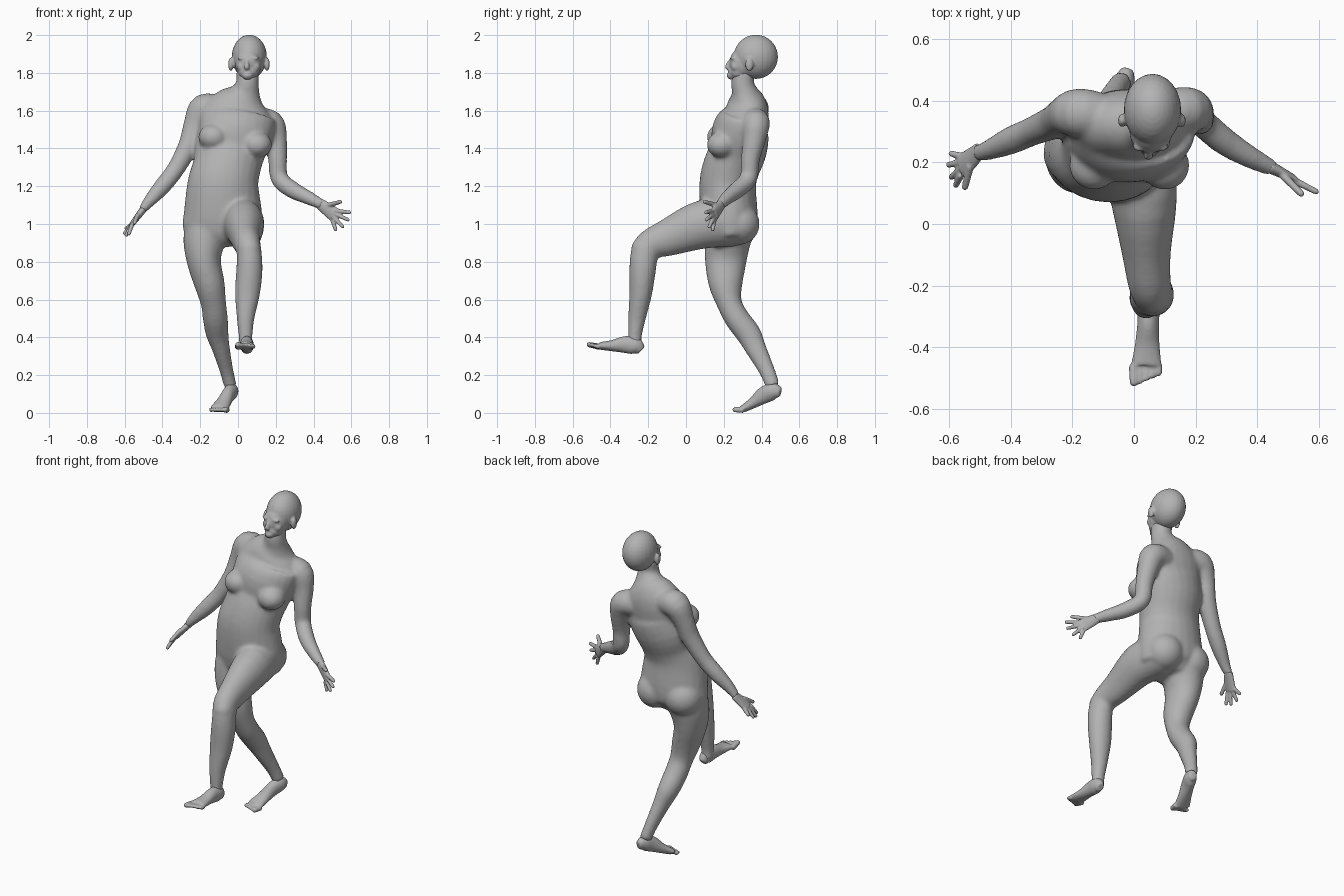
import bpy
import bmesh
from math import cos, sin, pi, tau
from mathutils import Vector, Matrix

cube = bpy.data.objects.get("Cube")
if cube:
    bpy.data.objects.remove(cube, do_unlink=True)

# Single plain grey surface
grey = bpy.data.materials.new("plain grey")
grey.use_nodes = True
colour = (.45, .45, .45, 1)
grey.diffuse_color = colour
grey.node_tree.nodes["Principled BSDF"].inputs["Base Color"].default_value = colour

ACROSS, DEPTH, UP = Vector((1, 0, 0)), Vector((0, 1, 0)), Vector((0, 0, 1))
SIDES, STEPS = 24, 4


def spline(rows):
    """Interpolate sections of (x, y, z, half width, half depth); depth may be left out."""
    rows = [Vector((*row, row[-1])[:5]) for row in rows]
    last = len(rows) - 1
    result = []
    for i in range(last):
        before, start, end, after = (rows[min(max(i + k, 0), last)] for k in (-1, 0, 1, 2))
        for step in range(STEPS):
            t = step / STEPS
            result.append(start + (end - before) * (t / 2)
                          + (before * 2 - start * 5 + end * 4 - after) * (t * t / 2)
                          + (start * 3 - before - end * 3 + after) * (t ** 3 / 2))
    return result + [rows[-1]]


def loft(bm, rows, hint):
    """Skin elliptical sections along a path; hint is the width direction."""
    sections = spline(rows)
    centres = [Vector(section[:3]) for section in sections]
    rings = []
    for i, (section, centre) in enumerate(zip(sections, centres)):
        ahead = centres[min(i + 1, len(centres) - 1)]
        behind = centres[max(i - 1, 0)]
        tangent = (ahead - behind).normalized()
        wide = (hint - tangent * hint.dot(tangent)).normalized()
        deep = tangent.cross(wide)
        ring = []
        for k in range(SIDES):
            angle = tau * k / SIDES
            offset = wide * section[3] * cos(angle) + deep * section[4] * sin(angle)
            ring.append(bm.verts.new(centre + offset))
        rings.append(ring)
    for low, high in zip(rings, rings[1:]):
        for k in range(SIDES):
            bm.faces.new((low[k - 1], low[k], high[k], high[k - 1]))
    bm.faces.new(rings[0][::-1])
    bm.faces.new(rings[-1])


def ball(bm, centre, size):
    """An ellipsoid with the given half sizes."""
    bmesh.ops.create_uvsphere(bm, u_segments=SIDES, v_segments=16, radius=1,
                              matrix=Matrix.LocRotScale(Vector(centre), None, Vector(size)))


def digit(bm, base, tip, radius):
    """A finger or toe, slightly tapered with a round end."""
    end = tip - (tip - base).normalized() * radius
    loft(bm, [(*base, radius * 1.1), (*base.lerp(end, .5), radius), (*end, radius * .9)],
         Vector((1, 1, 1)))
    ball(bm, end, [radius * .9] * 3)


def finish(bm, name, voxel, relax):
    """Fuse the overlapping forms into one skin and soften the joins."""
    bmesh.ops.recalc_face_normals(bm, faces=bm.faces)
    mesh = bpy.data.meshes.new(name)
    bm.to_mesh(mesh)
    bm.free()
    mesh.materials.append(grey)
    obj = bpy.data.objects.new(name, mesh)
    bpy.context.collection.objects.link(obj)
    remesh = obj.modifiers.new("fuse", 'REMESH')
    remesh.mode = 'VOXEL'
    remesh.voxel_size = voxel
    remesh.use_smooth_shade = True
    smooth = obj.modifiers.new("soften", 'SMOOTH')
    smooth.factor = .5
    smooth.iterations = relax


def build_hand(name, palm, hint, thumb, knuckles, tips):
    """Loft the palm, then fan four fingers between the first and last."""
    bm = bmesh.new()
    loft(bm, palm, hint)
    digit(bm, Vector(thumb[0]), Vector(thumb[1]), .012)
    for i in range(4):
        base = Vector(knuckles[0]).lerp(Vector(knuckles[1]), i / 3)
        tip = Vector(tips[0]).lerp(Vector(tips[1]), i / 3)
        reach = (tip - base).normalized() * sin(pi * i / 3) * .025
        digit(bm, base, tip + reach, .011)
    finish(bm, name, .005, 3)


def build_foot(name, heel, arch_end, toe_end, inner):
    """Loft heel to ball above the sole line, then five shrinking toes."""
    heel, arch_end, toe_end = Vector(heel), Vector(arch_end), Vector(toe_end)
    up = (arch_end - heel).cross(ACROSS).normalized()
    bm = bmesh.new()
    profile = [(0, .02, .025), (.15, .035, .045), (.4, .035, .045), (.7, .04, .03), (1, .05, .02)]
    loft(bm, [(*(heel.lerp(arch_end, t) + up * deep), wide, deep) for t, wide, deep in profile],
         ACROSS)
    for i in range(5):
        root = arch_end + ACROSS * inner * (.04 - .02 * i) + up * .015
        tip = root + (toe_end - arch_end) * (1 - .12 * i)
        digit(bm, root, tip, .012 if i else .016)
    finish(bm, name, .006, 3)


# Torso and neck
body = bmesh.new()
loft(body, [
    (-.09, .24, .89, .1, .08), (-.09, .23, .95, .2, .13), (-.08, .23, 1.03, .21, .15),
    (-.08, .22, 1.2, .19, .15), (-.06, .24, 1.3, .18, .15), (-.04, .28, 1.4, .19, .15),
    (-.01, .29, 1.5, .2, .15), (0, .32, 1.58, .2, .12), (.02, .32, 1.65, .14, .1),
    (.04, .31, 1.7, .08, .07), (.05, .3, 1.75, .06), (.05, .31, 1.82, .06)], ACROSS)

# Chest and seat
for x, z in ((-.13, 1.46), (.1, 1.42)):
    ball(body, (x, .19, z), (.08, .08, .07))
for x in (-.18, .01):
    ball(body, (x, .28, 1), (.11, .11, .11))

# Right arm, then left arm
loft(body, [
    (-.09, .35, 1.6, .07), (-.18, .36, 1.61, .08), (-.23, .35, 1.52, .06), (-.26, .33, 1.42, .055),
    (-.33, .3, 1.29, .047), (-.4, .27, 1.2, .045), (-.47, .24, 1.12, .033),
    (-.51, .23, 1.07, .027, .02)], DEPTH)
loft(body, [
    (.08, .36, 1.54, .07), (.17, .37, 1.53, .075), (.2, .36, 1.44, .06), (.21, .34, 1.34, .05),
    (.22, .33, 1.24, .047), (.29, .27, 1.18, .045), (.37, .22, 1.14, .037),
    (.45, .18, 1.1, .027)], DEPTH)

# Raised left leg with kneecap
loft(body, [
    (0, .27, 1, .11, .12), (.03, .1, 1, .11, .13), (.04, -.09, .93, .08, .1),
    (.05, -.19, .89, .07, .08), (.06, -.22, .84, .066, .074), (.06, -.23, .75, .07),
    (.05, -.24, .63, .066, .06), (.04, -.26, .5, .047), (.04, -.27, .41, .037),
    (.04, -.27, .35, .035)], ACROSS)
ball(body, (.06, -.23, .87), (.06, .06, .06))

# Trailing right leg
loft(body, [
    (-.16, .24, 1, .12, .13), (-.18, .22, .9, .11, .12), (-.18, .21, .8, .09, .11),
    (-.15, .21, .68, .08, .09), (-.13, .23, .58, .067), (-.12, .27, .5, .066),
    (-.11, .33, .42, .06, .066), (-.09, .37, .34, .047, .056), (-.06, .43, .22, .036, .042),
    (-.04, .46, .14, .034, .038)], ACROSS)
finish(body, "body", .011, 7)

# Head: skull, face, jaw, chin and nose
head = bmesh.new()
ball(head, (.06, .37, 1.885), (.093, .117, .117))
ball(head, (.055, .3, 1.85), (.07, .07, .085))
ball(head, (.054, .285, 1.805), (.056, .06, .043))
ball(head, (.05, .245, 1.787), (.03, .03, .024))
loft(head, [(.05, .245, 1.875, .01), (.047, .228, 1.85, .01, .013), (.046, .22, 1.83, .016, .013),
            (.046, .23, 1.825, .014, .01)], ACROSS)

# Cheeks, brows and ears in pairs, then the lips
for side in (-1, 1):
    ball(head, (.055 + side * .036, .262, 1.833), (.026, .024, .026))
    ball(head, (.053 + side * .03, .25, 1.878), (.028, .016, .01))
    ball(head, (.058 + side * .096, .335, 1.845), (.014, .022, .036))
for z in (1.8, 1.81):
    ball(head, (.05, .235, z), (.022, .012, .007))
finish(head, "head", .006, 4)

# Hands
build_hand("right_hand",
           [(-.5, .24, 1.08, .026, .02), (-.53, .21, 1.04, .036, .017), (-.56, .19, 1, .038, .014)],
           DEPTH, thumb=((-.53, .19, 1.05), (-.55, .11, 1)),
           knuckles=((-.56, .16, 1), (-.56, .22, 1)),
           tips=((-.58, .12, .94), (-.6, .23, .97)))
build_hand("left_hand",
           [(.43, .19, 1.11, .028, .022), (.47, .17, 1.08, .036, .018), (.51, .15, 1.05, .04, .014)],
           UP, thumb=((.48, .16, 1.1), (.55, .09, 1.12)),
           knuckles=((.52, .14, 1.07), (.5, .15, 1.02)),
           tips=((.6, .1, 1.06), (.52, .14, .96)))

# Feet
build_foot("left_foot", (.05, -.24, .305), (.04, -.46, .335), (.04, -.53, .35), inner=-1)
build_foot("right_foot", (-.02, .51, .085), (-.1, .31, .003), (-.11, .25, .003), inner=1)
